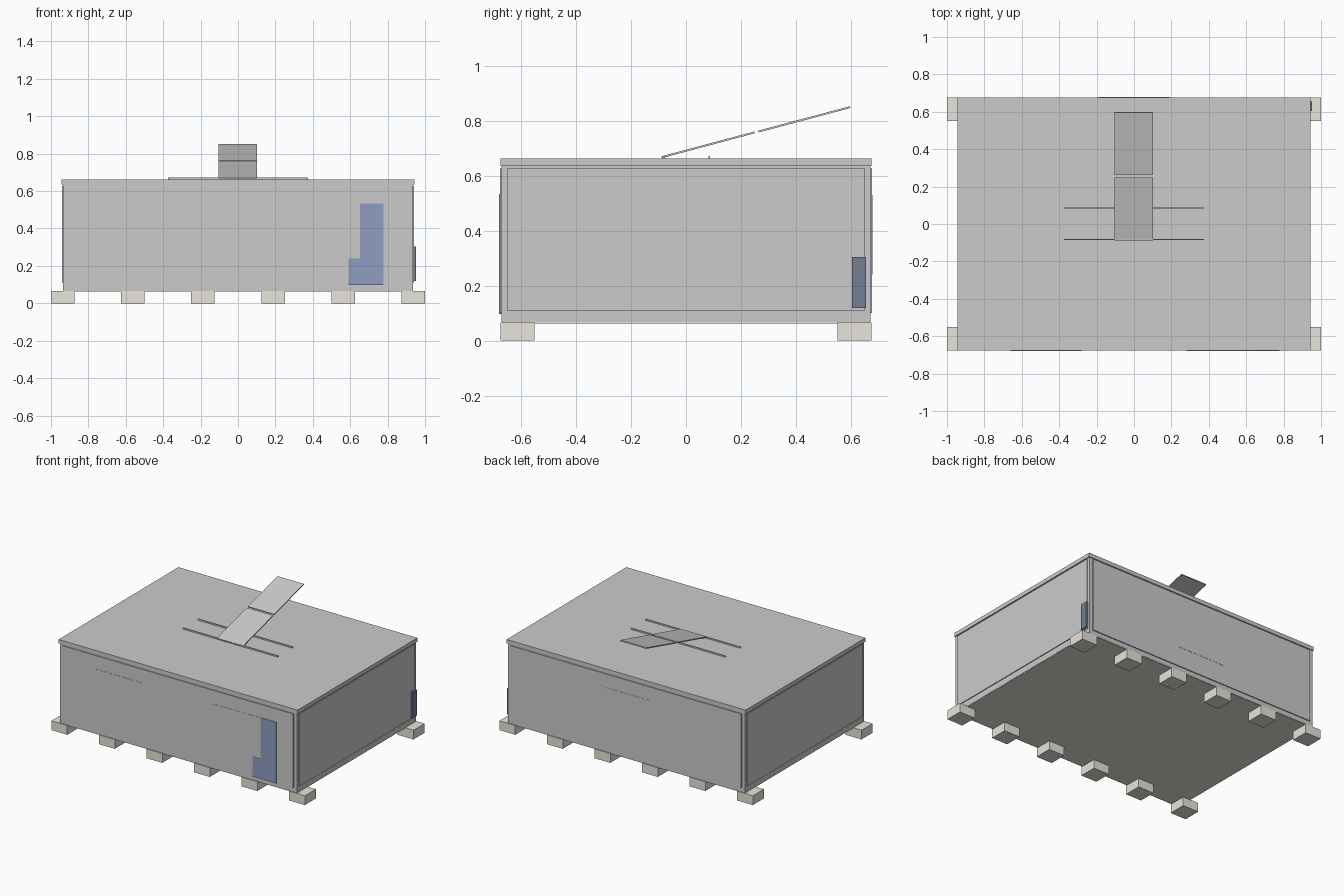
import bpy, bmesh
from math import atan2, hypot

if "Cube" in bpy.data.objects:
    bpy.data.objects.remove(bpy.data.objects["Cube"])


def material(name, rgb):
    m = bpy.data.materials.new(name)
    m.diffuse_color = (*rgb, 1)
    m.use_nodes = True
    m.node_tree.nodes["Principled BSDF"].inputs["Base Color"].default_value = m.diffuse_color
    return m


BLUE = material("door_blue", (0.28, 0.34, 0.54))
DARK = material("cabinet_blue", (0.17, 0.21, 0.29))
BEIGE = material("footing_beige", (0.80, 0.78, 0.70))


def finish(name, bm, mat=None):
    bmesh.ops.recalc_face_normals(bm, faces=bm.faces[:])
    me = bpy.data.meshes.new(name)
    bm.to_mesh(me)
    bm.free()
    ob = bpy.data.objects.new(name, me)
    bpy.context.collection.objects.link(ob)
    if mat:
        me.materials.append(mat)
    return ob


def box(name, x, y, z, mat=None):
    """Box from its (min, max) range on each axis."""
    bm = bmesh.new()
    bmesh.ops.create_cube(bm, size=1)
    for v in bm.verts:
        v.co = [r[0] if c < 0 else r[1] for c, r in zip(v.co, (x, y, z))]
    return finish(name, bm, mat)


# Main body, floor and roof
box("body", (-0.936, 0.936), (-0.67, 0.67), (0.067, 0.636))
box("floor", (-0.934, 0.934), (-0.668, 0.668), (0.063, 0.067), BEIGE)
box("roof_slab", (-0.943, 0.943), (-0.675, 0.675), (0.634, 0.662))

# Wall panels standing just proud of the corner frame
for s, side in ((-1, "front"), (1, "back")):
    box(side + "_wall_panel", (-0.91, 0.91), sorted((s * 0.66, s * 0.677)), (0.1, 0.626))
for s, side in ((-1, "left"), (1, "right")):
    box(side + "_wall_panel", sorted((s * 0.93, s * 0.942)), (-0.65, 0.65), (0.11, 0.626))

# Shallow window plates
for name, xc, s in (("front_window_left", -0.47, -1), ("front_window_right", 0.47, -1),
                    ("back_window", 0.0, 1)):
    box(name, (xc - 0.19, xc + 0.19), sorted((s * 0.67, s * 0.6785)), (0.24, 0.53))

# L-shaped door with its step panel
bm = bmesh.new()
outline = [(0.59, 0.097), (0.777, 0.097), (0.777, 0.533), (0.652, 0.533), (0.652, 0.24), (0.59, 0.24)]
face = bm.faces.new([bm.verts.new((x, -0.68, z)) for x, z in outline])
ext = bmesh.ops.extrude_face_region(bm, geom=[face])
for v in ext["geom"]:
    if isinstance(v, bmesh.types.BMVert):
        v.co.y = -0.67
finish("front_door", bm, BLUE)

# Utility cabinet on the right wall
box("utility_cabinet", (0.935, 0.953), (0.603, 0.655), (0.118, 0.304), DARK)

# Two rows of footings
for row, y in (("front", (-0.675, -0.55)), ("back", (0.55, 0.675))):
    for i in range(6):
        x = -1 + 0.375 * i
        box(f"{row}_footing_{i + 1}", (x, x + 0.125), y, (0, 0.066), BEIGE)

# Roof rails
for i, y in enumerate((-0.082, 0.085)):
    box(f"roof_rail_{i + 1}", (-0.373, 0.373), (y - 0.003, y + 0.003), (0.66, 0.672))

# Two tilted solar panels
for i, (y0, z0, y1, z1) in enumerate(((-0.088, 0.667, 0.249, 0.757), (0.263, 0.760, 0.597, 0.849))):
    h = hypot(y1 - y0, z1 - z0) / 2
    panel = box(f"solar_panel_{i + 1}", (-0.105, 0.102), (-h, h), (-0.0035, 0.0035))
    panel.location = (0, (y0 + y1) / 2, (z0 + z1) / 2)
    panel.rotation_euler.x = atan2(z1 - z0, y1 - y0)
